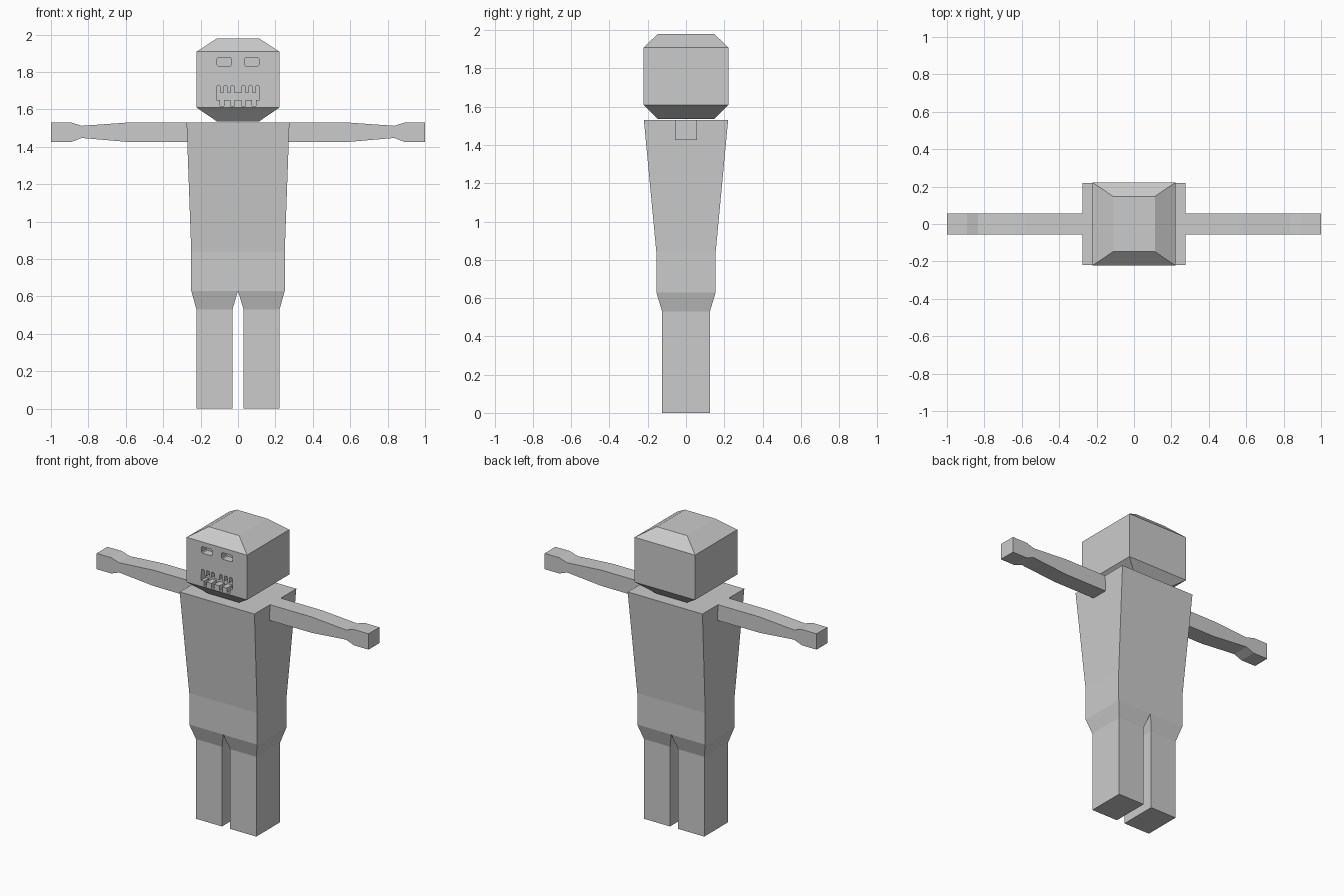
import bpy, bmesh

if "Cube" in bpy.data.objects:
    bpy.data.objects.remove(bpy.data.objects["Cube"])

grey = bpy.data.materials.new("stone grey")
grey.diffuse_color = (0.6, 0.6, 0.6, 1)
grey.use_nodes = True
grey.node_tree.nodes["Principled BSDF"].inputs["Base Color"].default_value = grey.diffuse_color


def rect(z, x0, x1, y):
    """Horizontal rectangle at height z."""
    return [(x0, -y, z), (x1, -y, z), (x1, y, z), (x0, y, z)]


def loft(name, rings, cap_start=True, cap_end=True, mirror=False):
    """Join rings of points with faces; optionally mirror across x."""
    bm = bmesh.new()
    loops = [[bm.verts.new(p) for p in ring] for ring in rings]
    n = len(loops[0])
    for a, b in zip(loops, loops[1:]):
        for i in range(n):
            j = (i + 1) % n
            bm.faces.new((a[i], a[j], b[j], b[i]))
    if cap_start:
        bm.faces.new(loops[0][::-1])
    if cap_end:
        bm.faces.new(loops[-1])
    bmesh.ops.recalc_face_normals(bm, faces=bm.faces[:])
    mesh = bpy.data.meshes.new(name)
    bm.to_mesh(mesh)
    bm.free()
    mesh.materials.append(grey)
    obj = bpy.data.objects.new(name, mesh)
    bpy.context.collection.objects.link(obj)
    if mirror:
        obj.modifiers.new("mirror", 'MIRROR')
    return obj


def cutter(name, outline, depth=0.05):
    """Prism pushed into the front of the face."""
    return loft(name, [[(x, y, z) for x, z in outline] for y in (-0.25, -0.22 + depth)])


# Torso: tapered chest above a straight waist
loft("torso", [rect(0.63, -0.25, 0.25, 0.155),
               rect(0.84, -0.25, 0.25, 0.155),
               rect(1.53, -0.275, 0.275, 0.22)], cap_start=False)

# Legs: hip taper, then straight block
loft("legs", [rect(0, 0.03, 0.222, 0.125),
              rect(0.53, 0.03, 0.222, 0.125),
              rect(0.63, 0, 0.25, 0.155)], cap_end=False, mirror=True)

# Arms: start flush with the slanted torso side, narrow at the wrist
arm = []
for x_low, x_top, low, top in [(0.271, 0.275, 1.425, 1.53), (0.58, 0.58, 1.425, 1.53),
                               (0.835, 0.835, 1.447, 1.512), (0.893, 0.893, 1.425, 1.53),
                               (1, 1, 1.425, 1.53)]:
    arm.append([(x_low, -0.057, low), (x_low, 0.057, low),
                (x_top, 0.057, top), (x_top, -0.057, top)])
loft("arms", arm, cap_start=False, mirror=True)

# Head: block with chamfered crown and jaw
head = loft("head", [rect(1.535, -0.112, 0.112, 0.148),
                     rect(1.61, -0.222, 0.222, 0.222),
                     rect(1.908, -0.222, 0.222, 0.222),
                     rect(1.98, -0.112, 0.112, 0.148)])

# Eye sockets: rectangles with clipped corners
cutters = []
c = 0.006
for s in (-1, 1):
    x0, x1, z0, z1 = 0.035, 0.114, 1.833, 1.876
    cutters.append(cutter("eye_cutter", [(s * x, z) for x, z in [
        (x0 + c, z0), (x1 - c, z0), (x1, z0 + c), (x1, z1 - c),
        (x1 - c, z1), (x0 + c, z1), (x0, z1 - c), (x0, z0 + c)]]))


# Mouth: horizontal slit with gaps between the upper and lower teeth
def gaps(centres, base, tip, half=0.0105):
    pts = []
    d = 0.005 if tip > base else -0.005
    for x in centres:
        pts += [(x - half, base), (x - half, tip - d), (x - half + 0.005, tip),
                (x + half - 0.005, tip), (x + half, tip - d), (x + half, base)]
    return pts


upper = gaps([-0.103, -0.066, -0.029, 0.029, 0.066, 0.103], 1.688, 1.726)
lower = gaps([-0.085, -0.03, 0.03, 0.085], 1.650, 1.614)
outline = [(-0.116, 1.650)] + lower + [(0.116, 1.650), (0.116, 1.688)] \
    + upper[::-1] + [(-0.116, 1.688)]
cutters.append(cutter("mouth_cutter", outline))

# Carve the face, then discard the cutters
bpy.context.view_layer.objects.active = head
for cut in cutters:
    cut.hide_render = True
    mod = head.modifiers.new("carve", 'BOOLEAN')
    mod.operation = 'DIFFERENCE'
    mod.solver = 'EXACT'
    mod.object = cut
    bpy.ops.object.modifier_apply(modifier=mod.name)
    bpy.data.objects.remove(cut)
